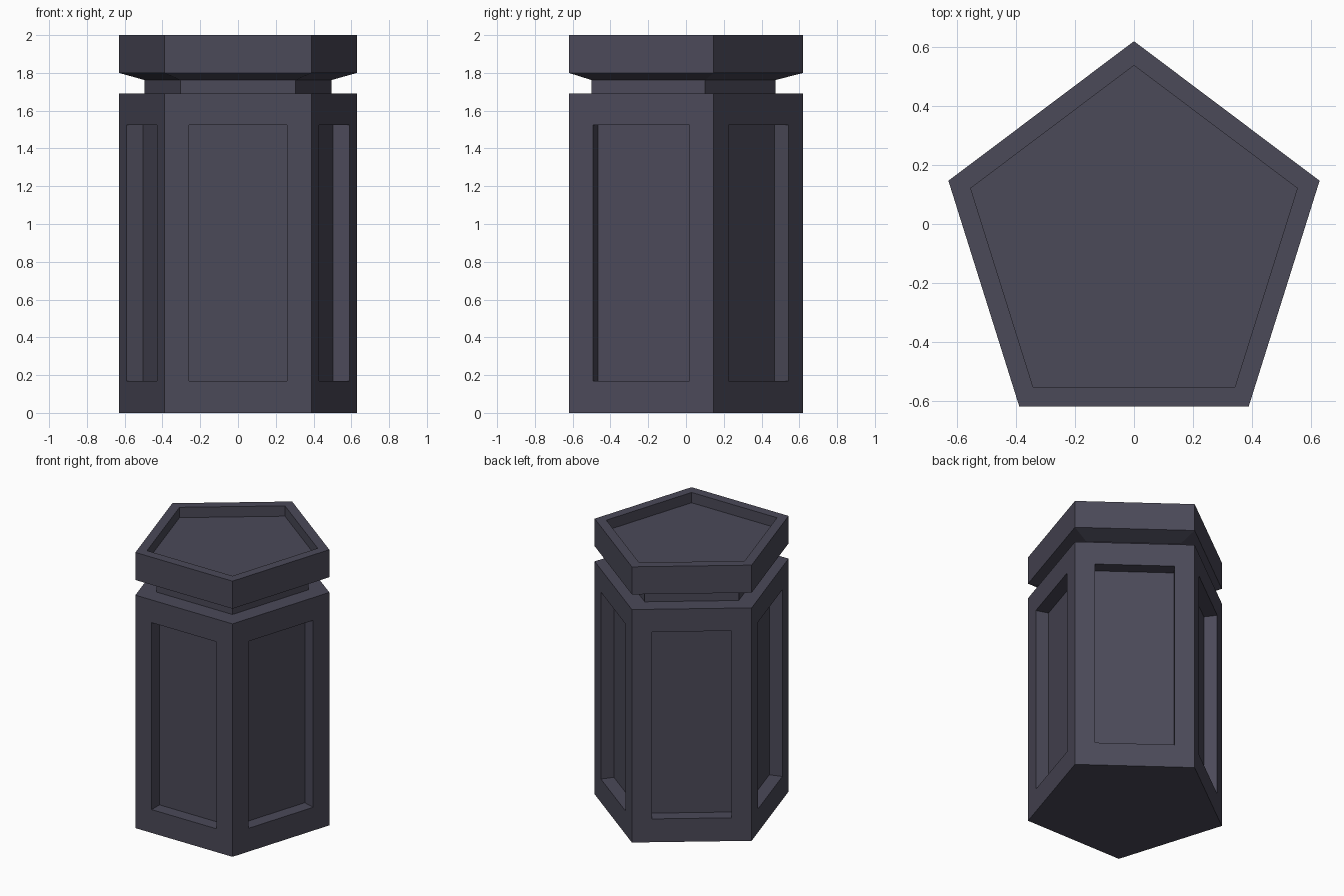
import bpy, bmesh, math
from mathutils import Vector

if "Cube" in bpy.data.objects:
    bpy.data.objects.remove(bpy.data.objects["Cube"])

RX, RY, CY = 0.6625, 0.6855, -0.065   # slightly stretched pentagon, centroid below origin
N = 5

stone = bpy.data.materials.new("dark slate")
stone.diffuse_color = (0.070, 0.067, 0.098, 1)
stone.use_nodes = True
stone.node_tree.nodes["Principled BSDF"].inputs["Base Color"].default_value = stone.diffuse_color


def ring(bm, scale, z):
    """Pentagon ring with one corner pointing to the back (+y)."""
    out = []
    for i in range(N):
        a = math.pi / 2 + i * math.tau / N
        out.append(bm.verts.new((RX * scale * math.cos(a),
                                 CY + RY * scale * math.sin(a), z)))
    return out


def recessed_panel(bm, face, side, low, high, depth):
    """Replace a wall quad by a frame around a straight-walled recess."""
    a, b, c, d = face.verts[:]            # bottom a-b, top c-d
    n = face.normal.copy()

    def at(u, v):
        return a.co.lerp(b.co, u).lerp(d.co.lerp(c.co, u), v)

    uv = [(side, low), (1 - side, low), (1 - side, high), (side, high)]
    rim = [bm.verts.new(at(*p)) for p in uv]
    floor = [bm.verts.new(at(*p) - n * depth) for p in uv]
    outer = [a, b, c, d]
    bm.faces.remove(face)
    for i in range(4):
        j = (i + 1) % 4
        bm.faces.new((outer[i], outer[j], rim[j], rim[i]))
        bm.faces.new((rim[i], rim[j], floor[j], floor[i]))
    bm.faces.new(floor)


# Pedestal: profile of (scale, height) rings - body, neck groove, flared cap, sunken top
profile = [(1, 0), (1, 1.69), (0.785, 1.69), (0.785, 1.762),
           (1, 1.80), (1, 2.0), (0.88, 2.0), (0.88, 1.925)]
bm = bmesh.new()
rings = [ring(bm, s, z) for s, z in profile]
walls = []
for k in range(len(rings) - 1):
    lo, hi = rings[k], rings[k + 1]
    for i in range(N):
        j = (i + 1) % N
        f = bm.faces.new((lo[i], lo[j], hi[j], hi[i]))
        if k == 0:
            walls.append(f)
bm.faces.new(rings[0][::-1])
bm.faces.new(rings[-1])
bm.normal_update()

# Sunken panel on each of the five body walls
for f in walls:
    recessed_panel(bm, f, 1 / 6, 0.1, 0.9025, 0.09)

bmesh.ops.recalc_face_normals(bm, faces=bm.faces)
me = bpy.data.meshes.new("pedestal")
bm.to_mesh(me)
bm.free()
me.materials.append(stone)
bpy.context.collection.objects.link(bpy.data.objects.new("pedestal", me))
